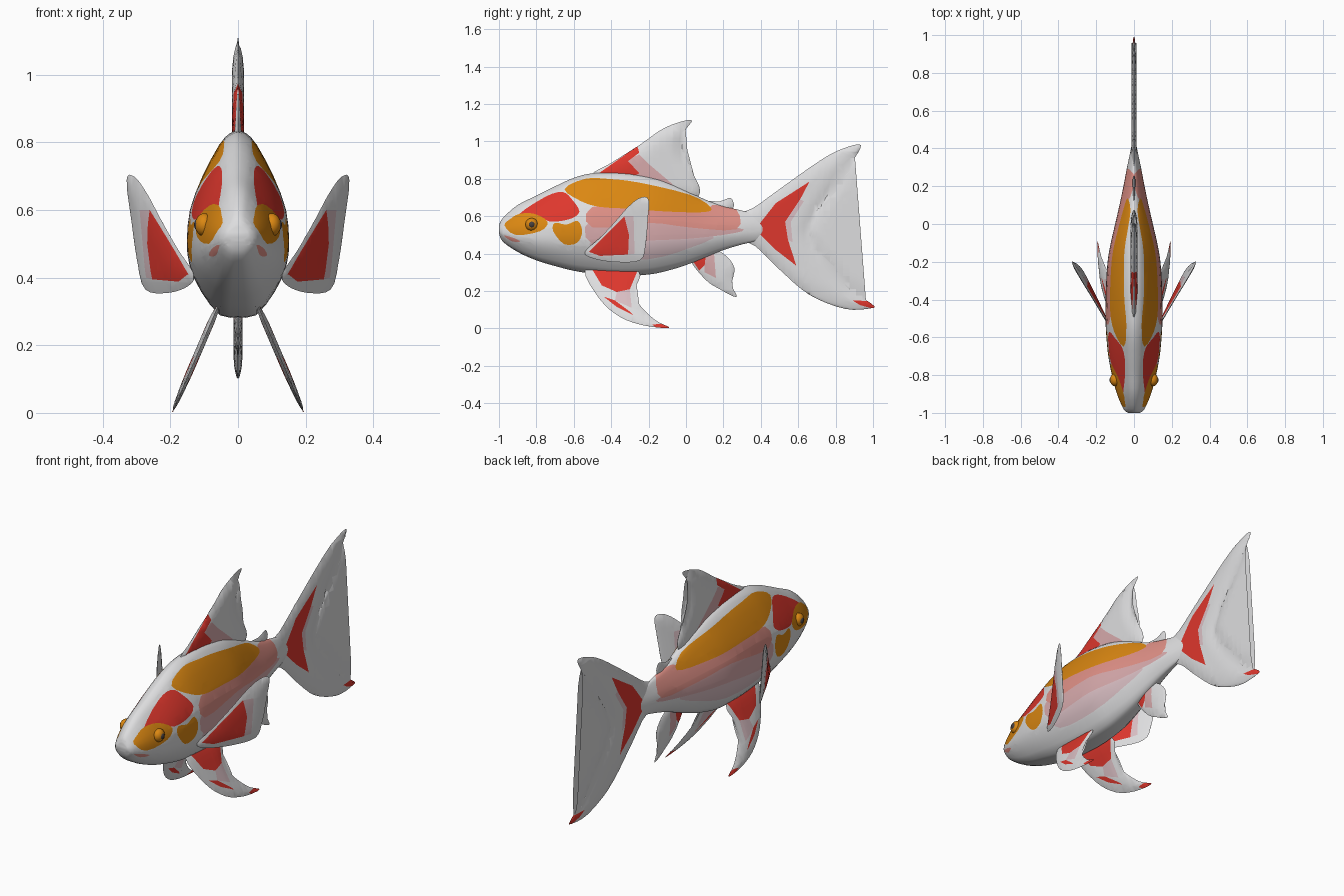
import bpy
import bmesh
from math import radians
from mathutils import Vector
from mathutils.geometry import intersect_point_line

if "Cube" in bpy.data.objects:
    bpy.data.objects.remove(bpy.data.objects["Cube"], do_unlink=True)

# Colours
COLOURS = {
    "white": (.73, .73, .74), "red": (.73, .038, .026), "orange": (.71, .245, .006),
    "salmon": (.74, .28, .24), "pink": (.68, .40, .41), "pale_pink": (.70, .52, .55),
    "dark_grey": (.06, .05, .05),
}
NAMES = list(COLOURS)
MATERIALS = []
for colour_name, rgb in COLOURS.items():
    material = bpy.data.materials.new(colour_name)
    material.use_nodes = True
    material.diffuse_color = (*rgb, 1)
    shader = material.node_tree.nodes["Principled BSDF"]
    shader.inputs["Base Color"].default_value = (*rgb, 1)
    shader.inputs["Roughness"].default_value = .7
    MATERIALS.append(material)


def spline(points, steps, closed=False):
    """Smooth curve through points of any dimension."""
    pts = [Vector(p) for p in points]
    count = len(pts)

    def at(i):
        return pts[i % count] if closed else pts[min(max(i, 0), count - 1)]

    result = []
    for i in range(count if closed else count - 1):
        a, b, c, d = at(i - 1), at(i), at(i + 1), at(i + 2)
        for k in range(steps):
            t = k / steps
            result.append(b + (c - a) * (t / 2) + (a * 2 - b * 5 + c * 4 - d) * (t * t / 2)
                          + (b * 3 - a - c * 3 + d) * (t ** 3 / 2))
    return result if closed else result + [pts[-1]]


def pairs(loop):
    return list(zip(loop, loop[1:] + loop[:1]))


def distance(point, a, b):
    t = intersect_point_line(point, a, b)[1]
    return (point - a.lerp(b, min(max(t, 0), 1))).length


def inside(point, loop):
    hit = False
    for a, b in pairs(loop):
        if (a.y > point.y) != (b.y > point.y):
            if point.x < a.x + (b.x - a.x) * (point.y - a.y) / (b.y - a.y):
                hit = not hit
    return hit


def slice_mesh(bm, faces, point, normal):
    geom = set(faces)
    for face in faces:
        geom.update(face.edges)
        geom.update(face.verts)
    bmesh.ops.bisect_plane(bm, geom=list(geom), dist=.00001, plane_co=point, plane_no=normal)


def paint(bm, patches, steps):
    """Cut each side-on patch outline into the mesh, then colour the faces within it."""
    loops = [(name, spline(p, steps, True)) for name, p in patches]
    for _, loop in loops:
        for a, b in pairs(loop):
            near = [f for f in bm.faces
                    if distance(f.calc_center_median().yz, a, b) < .05]
            edge = b - a
            if near and edge.length > .0001:
                slice_mesh(bm, near, (0, a.x, a.y), (0, -edge.y, edge.x))
    for face in bm.faces:
        centre = face.calc_center_median().yz
        face.material_index = next(
            (NAMES.index(name) for name, loop in loops if inside(centre, loop)), 0)


def finish(obj, angle=45):
    if not obj.data.materials:
        for material in MATERIALS:
            obj.data.materials.append(material)
    bpy.ops.object.select_all(action="DESELECT")
    obj.select_set(True)
    bpy.context.view_layer.objects.active = obj
    bpy.ops.object.shade_smooth_by_angle(angle=radians(angle))


def make_object(name, bm):
    bmesh.ops.recalc_face_normals(bm, faces=bm.faces)
    mesh = bpy.data.meshes.new(name)
    bm.to_mesh(mesh)
    bm.free()
    obj = bpy.data.objects.new(name, mesh)
    bpy.context.collection.objects.link(obj)
    finish(obj)


# Body: stations are (y, top, bottom, half width), section is (width, height) fractions
STATIONS = [
    (-1, .55, .51, .03), (-.98, .59, .465, .055), (-.9, .66, .41, .09), (-.8, .71, .365, .117),
    (-.7, .76, .335, .136), (-.6, .805, .31, .146), (-.5, .83, .295, .151),
    (-.35, .836, .283, .149), (-.2, .815, .29, .14), (-.1, .785, .31, .123), (0, .74, .34, .1),
    (.1, .69, .38, .077), (.2, .655, .42, .056), (.3, .63, .45, .037), (.38, .61, .47, .02),
    (.44, .58, .5, .008)]
SECTION = [(0, 0), (.36, .01), (.74, .14), (.95, .27), (1, .4), (.94, .57), (.7, .75),
           (.37, .92), (.17, .98), (0, 1)]
half = spline(SECTION, 2)
section = [(p.x, p.y) for p in half] + [(-p.x, p.y) for p in half[-2:0:-1]]
bm = bmesh.new()
rings = [[bm.verts.new((u * w, y, low + v * (top - low))) for u, v in section]
         for y, top, low, w in spline(STATIONS, 3)]
for ring, following in zip(rings, rings[1:]):
    for (a, b), (c, d) in zip(pairs(ring), pairs(following)):
        bm.faces.new((a, b, d, c))
bm.faces.new(rings[0])
bm.faces.new(rings[-1])
paint(bm, [
    ("salmon", [(-.975, .497), (-.93, .487), (-.885, .465), (-.93, .466)]),
    ("orange", [(-.97, .55), (-.94, .585), (-.89, .613), (-.81, .613), (-.74, .57),
                (-.78, .52), (-.91, .5)]),
    ("red", [(-.89, .613), (-.75, .705), (-.66, .73), (-.61, .69), (-.57, .625),
             (-.62, .585), (-.73, .572), (-.81, .613)]),
    ("orange", [(-.7, .565), (-.64, .555), (-.58, .575), (-.555, .52), (-.58, .46),
                (-.65, .45), (-.71, .52)]),
    ("orange", [(-.65, .745), (-.54, .8), (-.42, .8), (-.25, .78), (.02, .715), (.13, .65),
                (.1, .622), (-.1, .625), (-.3, .64), (-.46, .65), (-.56, .68)]),
    ("salmon", [(-.5, .65), (-.2, .66), (.1, .65), (.15, .66), (.27, .635), (.27, .53),
                (.02, .54), (-.2, .565), (-.5, .54)]),
    ("pink", [(-.51, .58), (-.2, .59), (.27, .54), (.26, .51), (.02, .48), (-.2, .47),
              (-.5, .45)]),
    ("pale_pink", [(-.5, .48), (-.2, .5), (.15, .5), (.02, .43), (-.2, .37), (-.45, .38)]),
], 3)
make_object("body", bm)


def fin(name, outline, patches, thick, lean=None):
    """Lens-shaped fin from a side outline; lean gives its sideways offset."""
    loop = spline(outline, 4, True)
    bm = bmesh.new()
    bm.faces.new([bm.verts.new((0, p.x, p.y)) for p in loop])
    bmesh.ops.triangulate(bm, faces=bm.faces)
    for step in range(-30, 31):
        offset = step * .035
        slice_mesh(bm, bm.faces[:], (0, offset, 0), (0, 1, 0))
        slice_mesh(bm, bm.faces[:], (0, 0, offset), (0, 0, 1))
    paint(bm, patches, 1)
    copy = bmesh.ops.duplicate(bm, geom=bm.verts[:] + bm.edges[:] + bm.faces[:])["geom"]
    back = {g for g in copy if isinstance(g, bmesh.types.BMVert)}
    for vert in bm.verts:
        p = vert.co.yz
        depth = min(distance(p, a, b) for a, b in pairs(loop))
        swell = thick * min(1, depth / .06) ** .5 if depth > .0001 else 0
        vert.co.x = (-swell if vert in back else swell) + (lean(*p) if lean else 0)
    bmesh.ops.remove_doubles(bm, verts=bm.verts, dist=.0001)
    make_object(name, bm)


# Fins on the centre line
fin("dorsal_fin",
    [(-.5, .82), (-.4, .885), (-.25, .98), (-.11, 1.075), (.03, 1.115), (-.015, 1.04),
     (-.02, .93), (.03, .84), (.075, .74), (.03, .69), (-.15, .72), (-.35, .77)],
    [("red", [(-.48, .82), (-.26, .975), (-.25, .94), (-.31, .895), (-.25, .83), (-.3, .8)]),
     ("pink", [(-.32, .9), (-.25, .93), (-.2, .88), (-.07, .77), (-.1, .75), (-.3, .8)])], .018)
fin("rear_back_finlet",
    [(.03, .66), (.1, .682), (.18, .68), (.24, .697), (.25, .64), (.15, .61)], [], .012)
fin("tail_fin",
    [(.26, .6), (.36, .645), (.5, .745), (.72, .9), (.84, .962), (.935, .98), (.88, .88),
     (.74, .69), (.66, .56), (.655, .485), (.74, .36), (.87, .215), (.995, .13), (.99, .108),
     (.85, .105), (.66, .18), (.5, .315), (.37, .44), (.26, .49)],
    [("red", [(.37, .53), (.48, .67), (.66, .785), (.61, .69), (.53, .57), (.545, .475),
              (.59, .335), (.48, .42)]),
     ("pale_pink", [(.61, .69), (.63, .68), (.56, .57), (.57, .46), (.545, .475), (.53, .57)]),
     ("red", [(.89, .15), (1.02, .145), (1.02, .1), (.93, .125)])], .014)
fin("anal_fin",
    [(.02, .38), (.1, .265), (.18, .21), (.27, .168), (.245, .235), (.258, .325), (.2, .4),
     (.1, .44)],
    [("red", [(.03, .45), (.11, .43), (.1, .34), (.07, .31), (.03, .37)]),
     ("pink", [(.1, .45), (.15, .4), (.16, .27), (.1, .3), (.1, .34)])], .013)

# Paired fins and eyes
for side, label in ((1, "left"), (-1, "right")):
    fin(label + "_pectoral_fin",
        [(-.54, .41), (-.46, .485), (-.38, .57), (-.315, .645), (-.25, .697), (-.2, .69),
         (-.205, .57), (-.215, .45), (-.245, .365), (-.38, .355), (-.5, .375)],
        [("red", [(-.52, .41), (-.33, .6), (-.305, .5), (-.31, .395), (-.46, .388)]),
         ("pale_pink", [(-.33, .6), (-.28, .6), (-.275, .4), (-.31, .395), (-.305, .5)])],
        .011, lambda y, z: side * (.14 + (y + .52) * .5 + (z - .4) * .1))
    fin(label + "_pelvic_fin",
        [(-.54, .31), (-.46, .155), (-.35, .06), (-.22, .015), (-.09, .004), (-.165, .045),
         (-.25, .13), (-.27, .21), (-.25, .3), (-.4, .33)],
        [("red", [(-.51, .33), (-.25, .33), (-.3, .21), (-.37, .195), (-.45, .23)]),
         ("red", [(-.44, .17), (-.37, .115), (-.28, .07), (-.3, .09), (-.38, .15)]),
         ("pale_pink", [(-.37, .195), (-.3, .21), (-.29, .11), (-.38, .15)]),
         ("red", [(-.18, .02), (-.14, .025), (-.07, .01), (-.08, 0), (-.15, 0)])],
        .011, lambda y, z: side * (.195 - z * .43))
    for part, colour, x, size in (("eye", "orange", .1, (.027, .034, .034)),
                                  ("pupil", "dark_grey", .117, (.013, .018, .018))):
        bpy.ops.mesh.primitive_uv_sphere_add(segments=20, ring_count=12, radius=1,
                                             location=(side * x, -.825, .556), scale=size)
        ball = bpy.context.object
        ball.name = label + "_" + part
        ball.data.materials.append(MATERIALS[NAMES.index(colour)])
        finish(ball)
